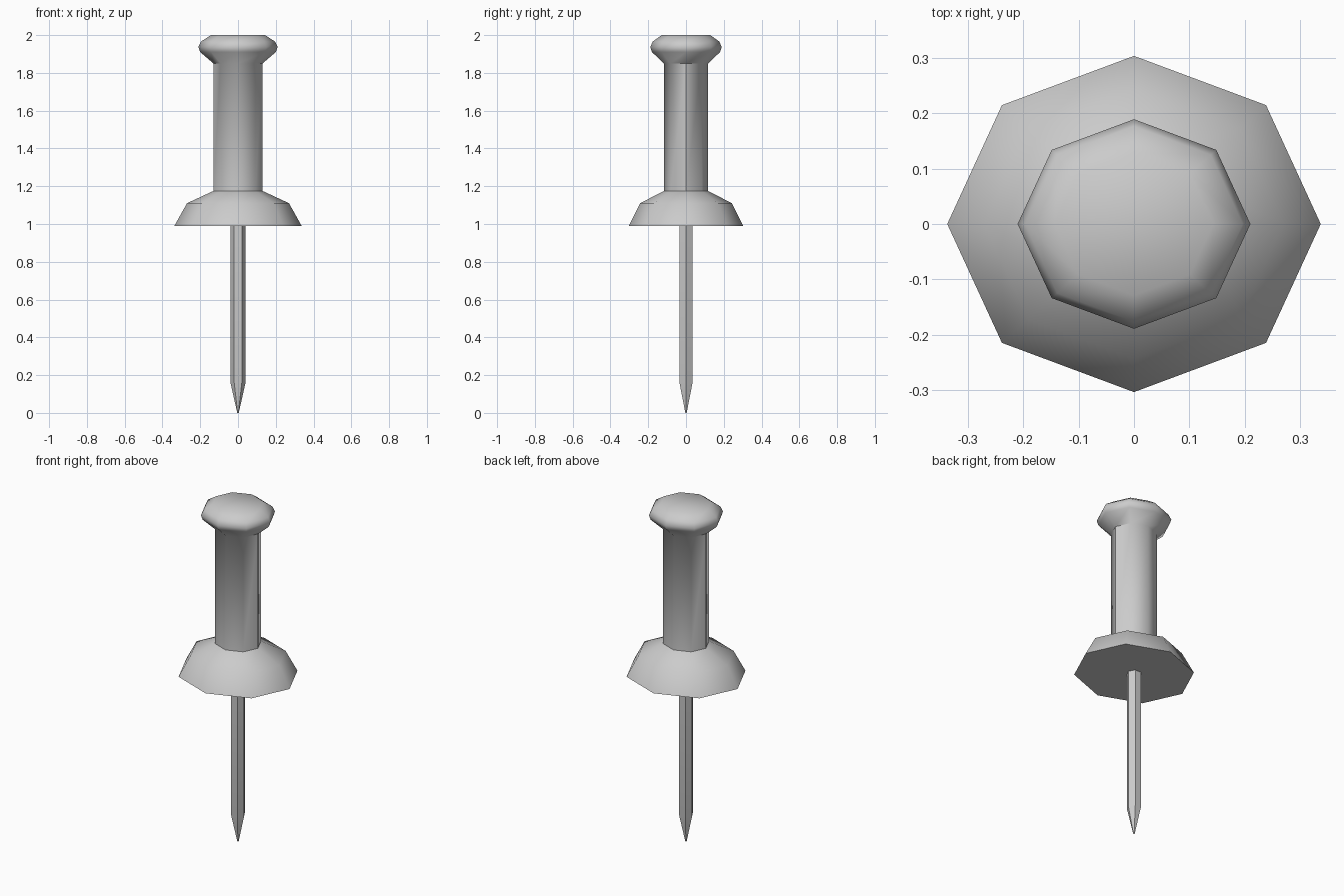
import bpy, bmesh, math

if "Cube" in bpy.data.objects:
    bpy.data.objects.remove(bpy.data.objects["Cube"])


def lathe(name, profile, sides, y_scale=1.0, smooth_angle=30):
    """Spin a (radius, z) profile, bottom to top, into a capped faceted solid."""
    bm = bmesh.new()
    rings = []
    for r, z in profile:
        angles = [2 * math.pi * i / sides for i in range(sides)]
        rings.append([bm.verts.new((r * math.cos(a), r * y_scale * math.sin(a), z)) for a in angles])
    for low, high in zip(rings, rings[1:]):
        for i in range(sides):
            j = (i + 1) % sides
            bm.faces.new((low[i], low[j], high[j], high[i]))
    bm.faces.new(rings[0][::-1])
    bm.faces.new(rings[-1])
    mesh = bpy.data.meshes.new(name)
    bm.to_mesh(mesh)
    bm.free()
    obj = bpy.data.objects.new(name, mesh)
    bpy.context.collection.objects.link(obj)
    bpy.ops.object.select_all(action='DESELECT')
    obj.select_set(True)
    bpy.context.view_layer.objects.active = obj
    bpy.ops.object.shade_smooth_by_angle(angle=math.radians(smooth_angle))
    return obj


# Handle: flared collar, straight grip and rounded head, slightly flattened in y
lathe("handle", [
    (0.337, 0.99), (0.27, 1.11), (0.13, 1.175),
    (0.13, 1.85), (0.20, 1.91), (0.21, 1.937), (0.196, 1.966), (0.143, 2.0),
], sides=8, y_scale=0.9, smooth_angle=46)

# Needle: hexagonal pin tapering to a point
lathe("needle", [(0.004, 0.0), (0.04, 0.16), (0.04, 1.0)], sides=6)
